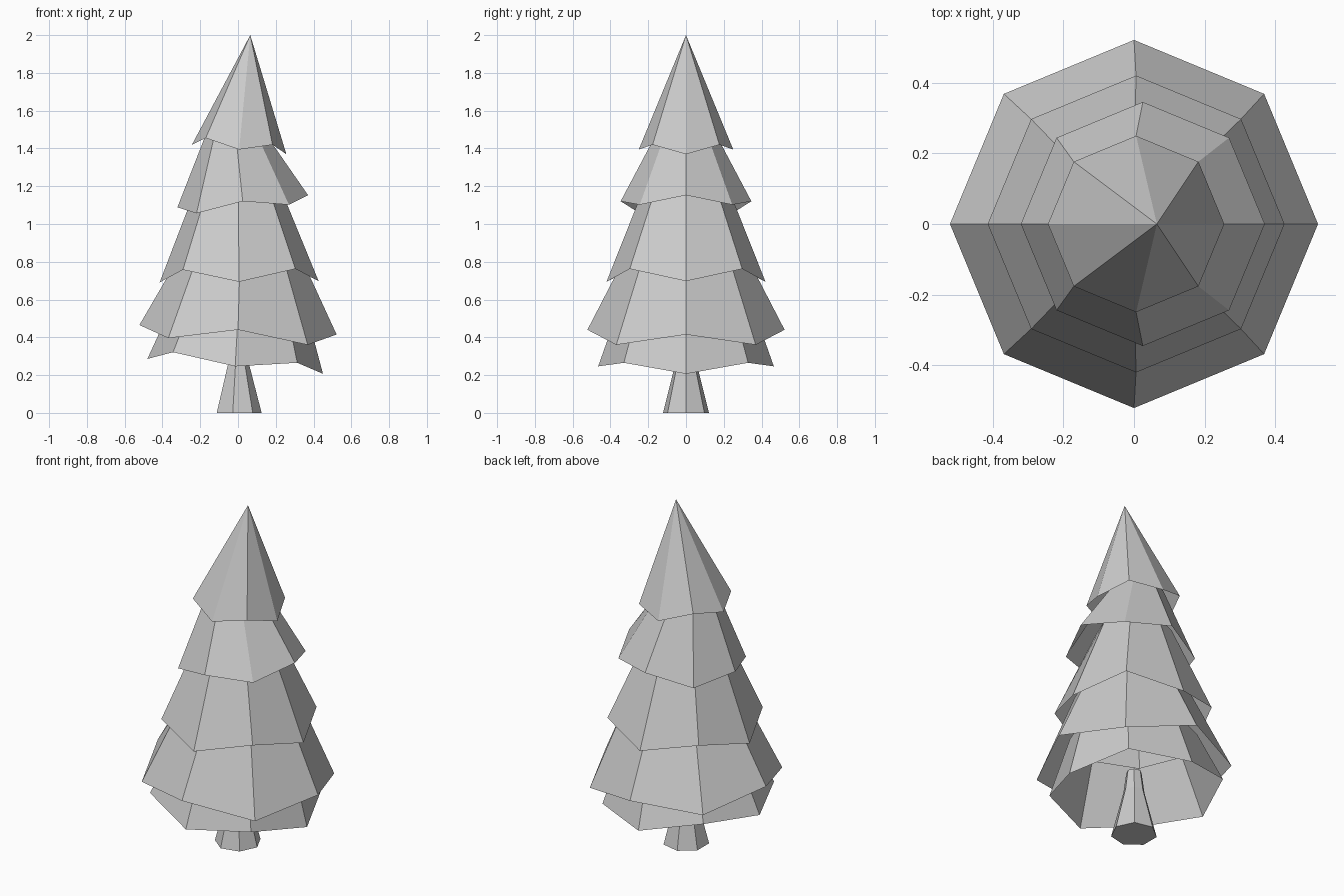
import bpy, bmesh, math

if "Cube" in bpy.data.objects:
    bpy.data.objects.remove(bpy.data.objects["Cube"])

def ring(bm, n, cx, r, heights):
    """Regular n-sided ring with one height per corner, first corner on +x."""
    return [bm.verts.new((cx + r * math.cos(2 * math.pi * i / n),
                          r * math.sin(2 * math.pi * i / n), heights[i]))
            for i in range(n)]

def bridge(bm, low, high):
    n = len(low)
    for i in range(n):
        j = (i + 1) % n
        bm.faces.new((low[i], low[j], high[j], high[i]))

def finish(bm, name):
    me = bpy.data.meshes.new(name)
    bm.to_mesh(me)
    bm.free()
    ob = bpy.data.objects.new(name, me)
    bpy.context.collection.objects.link(ob)
    return ob

def rim_heights(axis_z, diag_z, tilt, cx, r):
    """Zigzag rim: axis corners and diagonal corners alternate, tilted along x."""
    return [(diag_z if i % 2 else axis_z)
            + tilt * (cx + r * math.cos(i * math.pi / 4)) for i in range(8)]

# Trunk: seven-sided, flared at the foot
bm = bmesh.new()
rings = [ring(bm, 7, 0, r, [z] * 7)
         for z, r in ((0, 0.125), (0.26, 0.058), (0.38, 0.042))]
for a, b in zip(rings, rings[1:]):
    bridge(bm, a, b)
bm.faces.new(rings[0][::-1])
bm.faces.new(rings[-1])
finish(bm, "trunk")

# Branch tiers: open eight-sided skirts, each tucked under the one above
# name, rim centre x, rim radius, axis z, diagonal z, tilt, top centre x, top radius, top z
tiers = [
    ("branch_tier_1", -0.015, 0.465, 0.245, 0.292, -0.085, 0.005, 0.34, 0.60),
    ("branch_tier_2", 0.0, 0.522, 0.440, 0.378, -0.048, 0.012, 0.31, 0.85),
    ("branch_tier_3", 0.006, 0.421, 0.694, 0.760, 0.008, 0.0, 0.20, 1.25),
    ("branch_tier_4", 0.025, 0.346, 1.118, 1.077, 0.093, -0.015, 0.145, 1.50),
]
for name, cx, r, az, dz, tilt, tx, tr, tz in tiers:
    bm = bmesh.new()
    low = ring(bm, 8, cx, r, rim_heights(az, dz, tilt, cx, r))
    bridge(bm, low, ring(bm, 8, tx, tr, [tz] * 8))
    finish(bm, name)

# Tree top: open cone leaning to +x
bm = bmesh.new()
low = ring(bm, 8, 0.006, 0.25, rim_heights(1.395, 1.438, -0.1, 0.006, 0.25))
apex = bm.verts.new((0.065, 0, 2.0))
for i in range(8):
    bm.faces.new((low[i], low[(i + 1) % 8], apex))
finish(bm, "tree_top")
